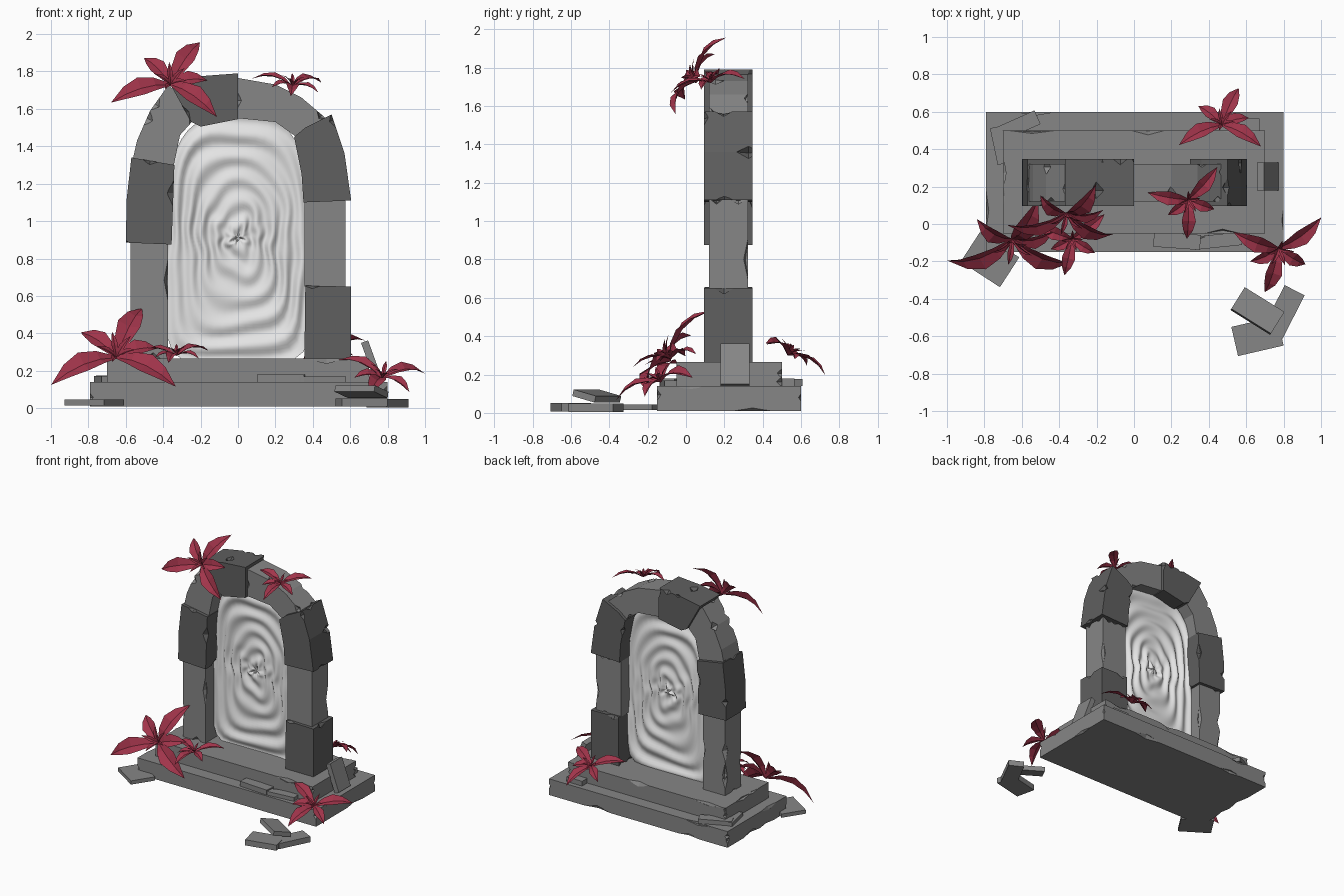
import bpy, bmesh, math, random
from mathutils import Vector, Matrix, Euler

random.seed(4)
if "Cube" in bpy.data.objects:
    bpy.data.objects.remove(bpy.data.objects["Cube"])


def material(name, r, g, b):
    m = bpy.data.materials.new(name)
    m.use_nodes = True
    m.diffuse_color = (r, g, b, 1)
    m.node_tree.nodes["Principled BSDF"].inputs["Base Color"].default_value = (r, g, b, 1)
    return m


LIGHT = material("light_stone", 0.24, 0.24, 0.24)
DARK = material("dark_stone", 0.115, 0.115, 0.115)
RED = material("crimson_petal", 0.36, 0.035, 0.07)
GLOW = material("pale_portal", 0.78, 0.78, 0.78)


def finish(name, bm, mat):
    bmesh.ops.recalc_face_normals(bm, faces=bm.faces)
    me = bpy.data.meshes.new(name)
    bm.to_mesh(me)
    bm.free()
    me.materials.append(mat)
    ob = bpy.data.objects.new(name, me)
    bpy.context.collection.objects.link(ob)
    return ob


def chip(ob, count, depth):
    """Knock long faceted notches out of random edges of a stone."""
    me = ob.data
    edges = [[me.vertices[i].co.copy() for i in e.vertices] for e in me.edges]
    edges = [e for e in edges if (e[1] - e[0]).length > 0.12]
    middle = sum((v.co for v in me.vertices), Vector()) / len(me.vertices)
    cutter = bmesh.new()
    for _ in range(count):
        a, b = random.choice(edges)
        along = b - a
        spot = a.lerp(b, random.uniform(0.1, 0.9))
        spot += (spot - middle).normalized() * depth * 0.2
        size = depth * random.uniform(0.7, 1.2)
        reach = min(0.15, along.length * 0.3) * random.uniform(0.6, 1)
        turn = along.to_track_quat('Z', 'Y').to_matrix().to_4x4()
        spin = Matrix.Rotation(random.uniform(0, 1.5), 4, 'Z')
        bmesh.ops.create_uvsphere(
            cutter, u_segments=4, v_segments=2, radius=1,
            matrix=Matrix.Translation(spot) @ turn @ spin @ Matrix.Diagonal((size, size, reach, 1)))
    tool = finish("chip_cutter", cutter, ob.data.materials[0])
    tool.hide_render = True
    mod = ob.modifiers.new("chips", 'BOOLEAN')
    mod.operation, mod.solver, mod.object = 'DIFFERENCE', 'EXACT', tool
    mod.use_self = True
    graph = bpy.context.evaluated_depsgraph_get()
    cut = bpy.data.meshes.new_from_object(ob.evaluated_get(graph))
    ob.modifiers.clear()
    if len(cut.polygons) > 5:
        ob.data = cut
    bpy.data.objects.remove(tool)


def block(name, outline, mat, chips=7):
    """Stone with a front outline in x and z, run through the wall's depth."""
    y0, y1 = (0.095, 0.347) if mat is DARK else (0.12, 0.322)
    bm = bmesh.new()
    face = bm.faces.new([bm.verts.new((x, y0, z)) for x, z in outline])
    ext = bmesh.ops.extrude_face_region(bm, geom=[face])
    bmesh.ops.translate(bm, vec=(0, y1 - y0, 0),
                        verts=[g for g in ext["geom"] if isinstance(g, bmesh.types.BMVert)])
    chip(finish(name, bm, mat), chips, 0.04)


def slab(name, centre, size, turn=(0, 0, 0), chips=0, depth=0.03):
    bm = bmesh.new()
    rot = Euler([math.radians(a) for a in turn]).to_matrix().to_4x4()
    bmesh.ops.create_cube(bm, size=1, matrix=Matrix.Translation(centre) @ rot @ Matrix.Diagonal((*size, 1)))
    ob = finish(name, bm, LIGHT)
    if chips:
        chip(ob, chips, depth)


# Stepped base
slab("lower_step", (0.005, 0.225, 0.075), (1.59, 0.75, 0.13), chips=16)
slab("upper_step", (0, 0.225, 0.2), (1.4, 0.55, 0.13), chips=14)

# Pillars and arch stones
block("left_pillar", [(0.355, 0.65), (0.575, 0.65), (0.575, 1.11), (0.355, 1.11)], LIGHT)
block("left_foot", [(0.355, 0.262), (0.605, 0.262), (0.605, 0.65), (0.36, 0.655)], DARK)
block("right_pillar", [(-0.575, 0.262), (-0.375, 0.262), (-0.375, 0.89), (-0.575, 0.89)], LIGHT, 9)
block("right_shoulder", [(-0.6, 0.885), (-0.355, 0.875), (-0.34, 1.3), (-0.57, 1.34), (-0.595, 1.12)], DARK)
block("right_arch", [(-0.345, 1.29), (-0.565, 1.32), (-0.54, 1.43), (-0.47, 1.59), (-0.37, 1.73),
                     (-0.22, 1.56), (-0.31, 1.46)], LIGHT)
block("keystone", [(-0.25, 1.53), (-0.37, 1.745), (-0.2, 1.775), (0, 1.79), (0, 1.545), (-0.2, 1.505)], DARK)
block("left_arch", [(0, 1.55), (0, 1.765), (0.2, 1.73), (0.34, 1.66), (0.47, 1.55), (0.34, 1.43),
                    (0.2, 1.53)], LIGHT)
block("left_shoulder", [(0.35, 1.1), (0.34, 1.25), (0.3, 1.45), (0.36, 1.5), (0.5, 1.57), (0.57, 1.36),
                        (0.605, 1.11)], DARK)

# Loose stones
slab("leaning_slab", (0.715, 0.255, 0.25), (0.04, 0.15, 0.225), (0, -20, 0))
slab("front_flake_a", (0.23, -0.09, 0.16), (0.25, 0.08, 0.04), (0, 0, -4), 2, 0.02)
slab("front_flake_b", (0.45, -0.09, 0.155), (0.25, 0.07, 0.03), (0, 0, 6), 2, 0.02)
slab("back_flake_a", (-0.63, 0.52, 0.158), (0.25, 0.08, 0.035), (0, 0, 24))
slab("back_flake_b", (-0.72, 0.42, 0.156), (0.06, 0.2, 0.03), (0, 0, 12))
slab("back_flake_c", (0.6, 0.53, 0.158), (0.14, 0.07, 0.04))
slab("right_rubble", (-0.77, -0.19, 0.03), (0.25, 0.19, 0.03), (0, 0, -33))
slab("left_rubble_a", (0.66, -0.6, 0.03), (0.25, 0.16, 0.045), (0, 0, 13))
slab("left_rubble_b", (0.8, -0.47, 0.027), (0.12, 0.26, 0.045), (0, 0, -27))
slab("left_rubble_c", (0.66, -0.465, 0.088), (0.25, 0.14, 0.035), (-14, 0, -32))

# Rippling portal sheet: rings scaled from a rounded arch outline
RINGS, SPOKES = 44, 72
bm = bmesh.new()
hub = bm.verts.new((0, 0.22, 0.91))
previous = None
for i in range(1, RINGS + 1):
    f = i / RINGS
    ring = []
    for j in range(SPOKES):
        a = math.tau * j / SPOKES
        c, s = math.cos(a), math.sin(a)
        power = (2 + f) if s > 0 else 2 + 6 * f * f
        r = f * (abs(c / 0.385) ** power + abs(s / 0.66) ** power) ** (-1 / power)
        wobble = 0.7 * math.sin(3 * a + 5 * f) + 0.5 * math.sin(5 * a - 7 * f) + 0.3 * math.sin(8 * a + 9 * f)
        wave = math.cos(f * 5.2 * math.tau + wobble) * 0.011 * (1 + 0.3 * math.sin(2 * a + 4 * f))
        ring.append(bm.verts.new((r * c, 0.22 + wave, 0.91 + r * s)))
    for j in range(SPOKES):
        k = (j + 1) % SPOKES
        if previous:
            bm.faces.new((previous[j], ring[j], ring[k], previous[k]))
        else:
            bm.faces.new((hub, ring[j], ring[k]))
    previous = ring
for face in bm.faces:
    face.smooth = True
finish("portal_sheet", bm, GLOW)


def petal(bm, base, along, up, length, width, arch):
    """Pointed petal folded along its midrib."""
    side = along.cross(up).normalized()
    rows = []
    for t, w in ((0, 0.15), (0.25, 0.7), (0.5, 1), (0.75, 0.68), (1, 0)):
        mid = base + along * length * t + up * length * arch * (t - t * t)
        spread = side * width * w / 2
        lift = up * width * w * 0.2
        rows.append([bm.verts.new(p) for p in ((mid - spread + lift, mid, mid + spread + lift) if w else (mid,))])
    for a, b in zip(rows, rows[1:]):
        for k in (0, 1):
            if len(b) > 1:
                bm.faces.new((a[k], a[k + 1], b[k + 1], b[k]))
            else:
                bm.faces.new((a[k], a[k + 1], b[0]))


def flower(name, centre, normal, roll, size):
    up = Vector(normal).normalized()
    u = (Vector((1, 0, 0)) - up * up.x).normalized()
    v = up.cross(u)
    centre = Vector(centre)
    bm = bmesh.new()

    def ray(degrees):
        a = math.radians(degrees + roll)
        return u * math.cos(a) + v * math.sin(a)

    # Five broad petals of uneven length, then small upright ones
    for turn, reach in ((0, 1), (120, 0.95), (168, 0.58), (220, 0.92), (290, 0.65)):
        petal(bm, centre, ray(turn), up, size * reach, size * (0.14 + 0.2 * reach), 0.6)
    for turn in (50, 140, 195, 255, 330):
        out = (ray(turn) + up * 0.9).normalized()
        petal(bm, centre, out, (up - ray(turn) * 0.9).normalized(), size * 0.36, size * 0.09, 0.4)
    finish(name, bm, RED)


# Flowers
flower("top_right_flower", (-0.36, 0.06, 1.73), (0, -0.83, 0.55), 200, 0.34)
flower("top_left_flower", (0.29, 0.13, 1.72), (0.15, -0.25, 1), 48, 0.235)
flower("right_flower", (-0.65, -0.08, 0.27), (0, -0.78, 0.62), 208, 0.395)
flower("small_flower", (-0.33, -0.08, 0.28), (0, -0.2, 1), 38, 0.22)
flower("left_flower", (0.77, -0.13, 0.16), (0.2, -0.4, 0.85), 34, 0.285)
flower("back_flower", (0.47, 0.53, 0.3), (0, 0.45, 0.85), 208, 0.26)
